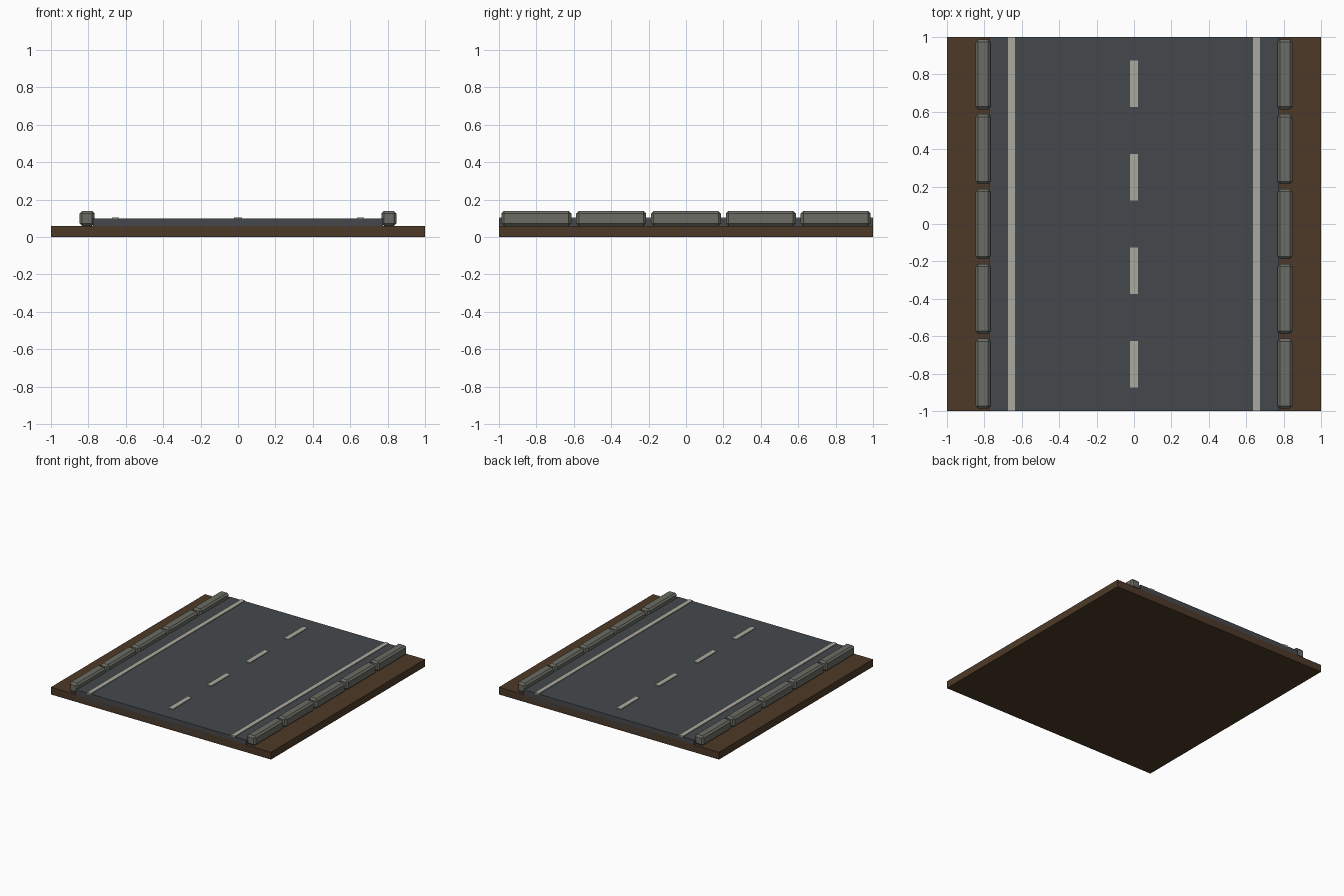
import bpy

if "Cube" in bpy.data.objects:
    bpy.data.objects.remove(bpy.data.objects["Cube"])


def material(name, rgb):
    m = bpy.data.materials.new(name)
    m.diffuse_color = (*rgb, 1)
    m.use_nodes = True
    m.node_tree.nodes["Principled BSDF"].inputs["Base Color"].default_value = m.diffuse_color
    return m


EARTH = material("earth", (0.075, 0.042, 0.021))
ASPHALT = material("asphalt", (0.06, 0.066, 0.072))
PAINT = material("paint", (0.40, 0.40, 0.34))
STONE = material("stone", (0.15, 0.15, 0.13))


def box(name, x, y, z, mat, bevel=0):
    """Box from (min, max) ranges on each axis, with optional chamfer."""
    spans = (x, y, z)
    bpy.ops.mesh.primitive_cube_add(size=1, location=[(a + b) / 2 for a, b in spans])
    ob = bpy.context.object
    ob.name = name
    ob.scale = [b - a for a, b in spans]
    bpy.ops.object.transform_apply(location=False, rotation=False, scale=True)
    ob.data.materials.append(mat)
    if bevel:
        mod = ob.modifiers.new("chamfer", 'BEVEL')
        mod.width = bevel
        mod.segments = 1
    return ob


# Ground slab and raised road surface
box("ground_slab", (-1, 1), (-1, 1), (0, 0.06), EARTH)
box("road_surface", (-0.775, 0.775), (-1, 1), (0.02, 0.10), ASPHALT)

# Dashed centre line
for i in range(4):
    y = -0.75 + 0.5 * i
    box(f"centre_dash_{i + 1}", (-0.021, 0.021), (y - 0.125, y + 0.125), (0.095, 0.106), PAINT)

# Edge lines and kerb stones on both sides
for side, s in (("left", -1), ("right", 1)):
    x = 0.655 * s
    box(f"edge_line_{side}", (x - 0.019, x + 0.019), (-1, 1), (0.095, 0.106), PAINT)
    x = 0.807 * s
    for i in range(5):
        y = -0.8 + 0.4 * i
        box(f"kerb_{side}_{i + 1}", (x - 0.04, x + 0.04), (y - 0.187, y + 0.187),
            (0.06, 0.14), STONE, 0.014)
